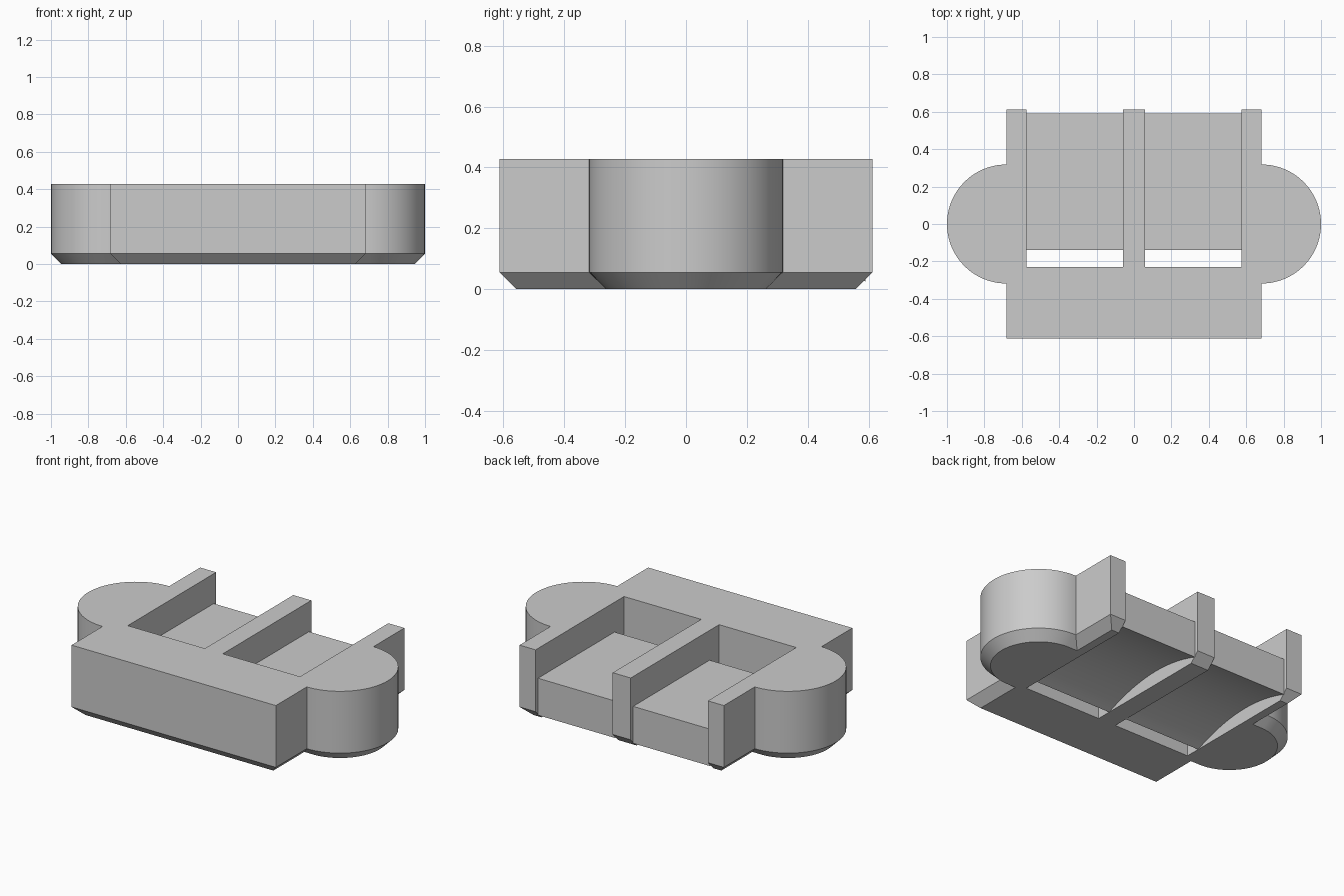
import bpy, bmesh, math

cube = bpy.data.objects.get("Cube")
if cube:
    bpy.data.objects.remove(cube, do_unlink=True)

grey = bpy.data.materials.new("plain grey")
grey.use_nodes = True
grey.diffuse_color = (0.6, 0.6, 0.6, 1)
grey.node_tree.nodes["Principled BSDF"].inputs["Base Color"].default_value = (0.6, 0.6, 0.6, 1)

HEIGHT, CHAMFER = 0.428, 0.055
SIDE, DEPTH, LOBE = 0.682, 0.613, 0.318
RIB, POST, SLOT = 0.06, 0.575, -0.23
PLATE_FRONT, PLATE_BACK, PLATE_TOP = -0.14, 0.59, 0.248


def loft(name, rings):
    """Join matching closed rings of points and cap both ends."""
    bm = bmesh.new()
    loops = [[bm.verts.new(p) for p in ring] for ring in rings]
    for a, b in zip(loops, loops[1:]):
        for i in range(len(a)):
            j = (i + 1) % len(a)
            bm.faces.new((a[i], a[j], b[j], b[i]))
    bm.faces.new(loops[0])
    bm.faces.new(loops[-1])
    bmesh.ops.recalc_face_normals(bm, faces=bm.faces)
    mesh = bpy.data.meshes.new(name)
    bm.to_mesh(mesh)
    bm.free()
    obj = bpy.data.objects.new(name, mesh)
    bpy.context.collection.objects.link(obj)
    mesh.materials.append(grey)
    bpy.ops.object.select_all(action='DESELECT')
    obj.select_set(True)
    bpy.context.view_layer.objects.active = obj
    bpy.ops.object.shade_smooth_by_angle(angle=math.radians(30))
    return obj


def outline(inset, z):
    """Body outline with side lobes and two slots open at the back."""
    side, depth, radius = SIDE - inset, DEPTH - inset, LOBE - inset
    half = [(side, -depth), (side, -radius)]
    steps = 40
    for i in range(1, steps):
        a = math.pi * (i / steps - 0.5)
        half.append((SIDE + radius * math.cos(a), radius * math.sin(a)))
    half += [(side, radius), (side, depth), (POST, depth),
             (POST, SLOT), (RIB, SLOT), (RIB, depth)]
    full = half + [(-x, y) for x, y in reversed(half)]
    return [(x, y, z) for x, y in full]


# Body with chamfered underside
loft("body", [outline(CHAMFER, 0), outline(0, CHAMFER), outline(0, HEIGHT)])

# Slot floors with an arched underside
profile = [(PLATE_BACK, PLATE_TOP), (PLATE_FRONT, PLATE_TOP)]
for i in range(25):
    t = i / 24
    y = PLATE_FRONT + (PLATE_BACK - PLATE_FRONT) * t
    profile.append((y, 0.025 * t + 0.07 * 4 * t * (1 - t)))
for name, x0, x1 in (("left_floor", RIB, POST), ("right_floor", -POST, -RIB)):
    loft(name, [[(x, y, z) for y, z in profile] for x in (x0, x1)])
